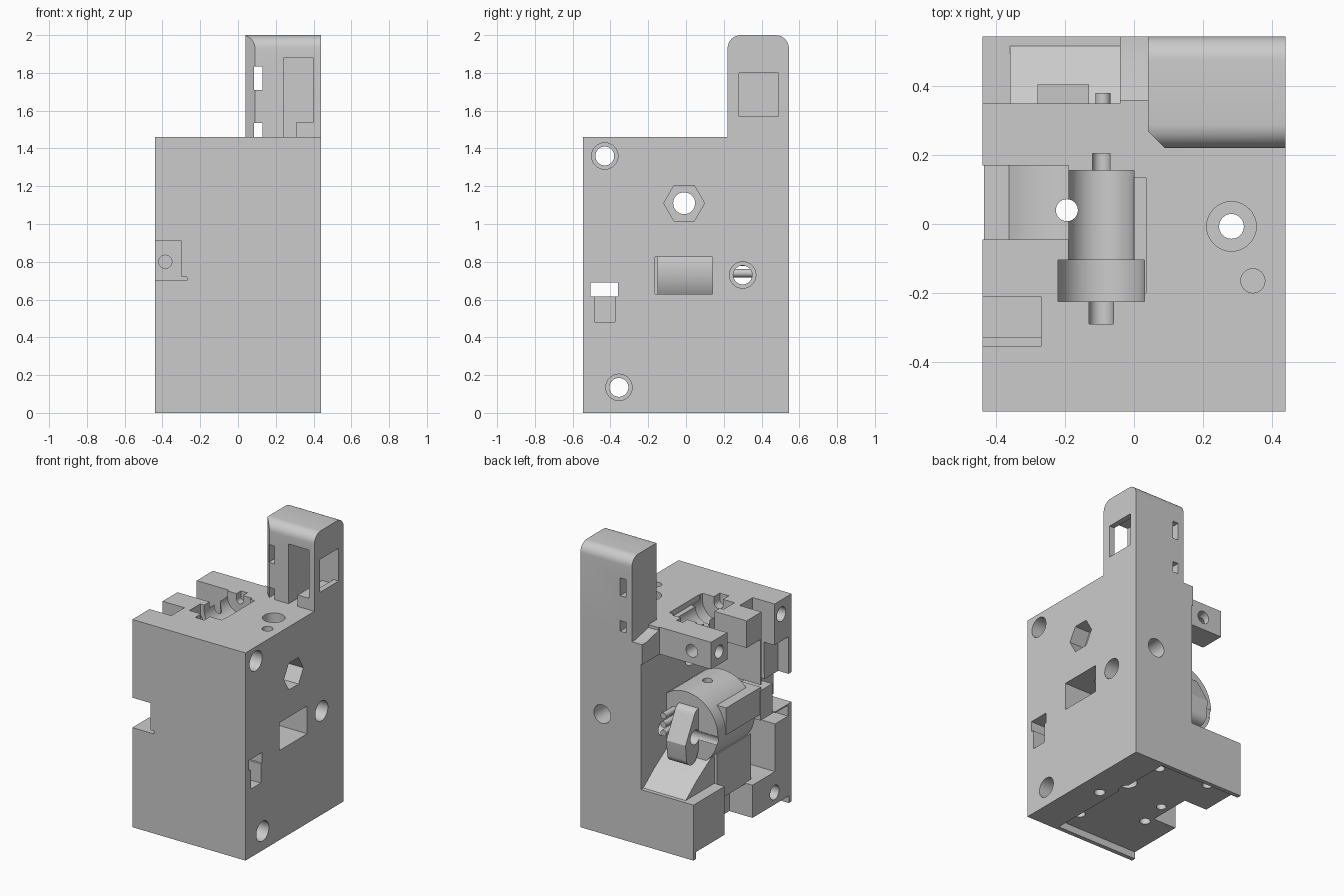
import bpy, bmesh, math
from mathutils import Vector

old = bpy.data.objects.get("Cube")
if old:
    bpy.data.objects.remove(old, do_unlink=True)

grey = bpy.data.materials.new("plain grey")
grey.use_nodes = True
grey.diffuse_color = (0.6, 0.6, 0.6, 1)
grey.node_tree.nodes["Principled BSDF"].inputs["Base Color"].default_value = (0.6, 0.6, 0.6, 1)

AXES = {"x": (1, 2, 0), "y": (0, 2, 1), "z": (0, 1, 2)}


def prism(name, axis, pts, lo, hi):
    """Extrude a 2D outline along an axis."""
    a, b, c = AXES[axis]
    bm = bmesh.new()
    rings = []
    for t in (lo, hi):
        ring = []
        for p in pts:
            v = Vector()
            v[a], v[b], v[c] = p[0], p[1], t
            ring.append(bm.verts.new(v))
        rings.append(ring)
        bm.faces.new(ring)
    n = len(pts)
    for i in range(n):
        j = (i + 1) % n
        bm.faces.new((rings[0][i], rings[0][j], rings[1][j], rings[1][i]))
    bmesh.ops.recalc_face_normals(bm, faces=bm.faces)
    mesh = bpy.data.meshes.new(name)
    bm.to_mesh(mesh)
    bm.free()
    mesh.materials.append(grey)
    ob = bpy.data.objects.new(name, mesh)
    bpy.context.collection.objects.link(ob)
    return ob


def box(name, x, y, z):
    return prism(name, "z", [(x[0], y[0]), (x[1], y[0]), (x[1], y[1]), (x[0], y[1])], *z)


def arc(c, r, start, end, n):
    return [(c[0] + r * math.cos(math.radians(start + (end - start) * i / n)),
             c[1] + r * math.sin(math.radians(start + (end - start) * i / n))) for i in range(n + 1)]


def cyl(name, axis, c, r, lo, hi, sides=32):
    return prism(name, axis, arc(c, r, 0, 360, sides)[:-1], lo, hi)


def combine(target, tool, op="DIFFERENCE"):
    """Apply a boolean and discard the tool."""
    mod = target.modifiers.new("cut", "BOOLEAN")
    mod.operation, mod.solver, mod.object = op, "EXACT", tool
    bpy.context.view_layer.update()
    deps = bpy.context.evaluated_depsgraph_get()
    mesh = bpy.data.meshes.new_from_object(target.evaluated_get(deps))
    target.modifiers.remove(mod)
    target.data = mesh
    bpy.data.objects.remove(tool, do_unlink=True)


def cut_box(target, *ranges):
    combine(target, box("cutter", *ranges))


def cut_cyl(target, *args):
    combine(target, cyl("cutter", *args))


OUT = -0.6  # beyond the open side

# Main block
body = box("main_body", (-0.44, 0.44), (-0.545, 0.545), (0, 1.46))

# Mechanism bay, open to the right and rear
cut_box(body, (OUT, -0.03), (-0.2, 0.6), (0.39, 1.27))
cut_box(body, (OUT, -0.04), (0.35, 0.6), (1.2, 1.6))
cut_box(body, (OUT, -0.1), (-0.36, 0.1), (0.28, 0.95))
cut_box(body, (OUT, -0.19), (-0.045, 0.17), (1.1, 1.6))
cut_box(body, (OUT, -0.26), (-0.11, 0.2), (-0.1, 0.45))

# Latch slot, front corner notch and side recess
cut_box(body, (OUT, -0.27), (-0.355, -0.21), (0.9, 1.6))
cut_box(body, (OUT, -0.3), (-0.6, -0.3), (0.7, 0.91))
cut_box(body, (-0.35, -0.27), (-0.6, -0.3), (0.7, 0.72))
cut_box(body, (OUT, -0.36), (-0.51, -0.3), (0.9, 1.17))

# Cable channel beside the tower
combine(body, prism("cutter", "x", [(0.36, 1.6), (0.36, 1.44), (0.5, 1.41), (0.6, 1.41), (0.6, 1.6)],
                    -0.05, 0.04))

# Roller trough in the top: shaft, drum, flange and lower shaft
for r, lo, hi in ((0.025, 0.1, 0.205), (0.095, -0.11, 0.155),
                  (0.125, -0.225, -0.105), (0.035, -0.29, -0.2)):
    slot = arc((-0.095, 1.42), r, 180, 360, 20) + [(-0.095 + r, 1.6), (-0.095 - r, 1.6)]
    combine(body, prism("cutter", "y", slot, lo, hi))
cut_box(body, (-0.05, 0.035), (-0.2, 0.135), (1.42, 1.6))

# Side screw holes with counterbores
for y, z in ((-0.43, 1.36), (0.3, 0.73), (-0.355, 0.135)):
    cut_cyl(body, "x", (y, z), 0.05, -0.6, 0.6)
    cut_cyl(body, "x", (y, z), 0.07, 0.33, 0.6)

# Hexagonal nut seat
cut_cyl(body, "x", (-0.01, 1.11), 0.058, -0.6, 0.6)
cut_cyl(body, "x", (-0.01, 1.11), 0.108, 0.32, 0.6, 6)

# Side pockets
cut_box(body, (0.02, 0.6), (-0.165, 0.14), (0.63, 0.825))
cut_box(body, (-0.6, 0.6), (-0.505, -0.36), (0.615, 0.69))
cut_box(body, (0.34, 0.6), (-0.485, -0.375), (0.48, 0.63))

# Vertical holes
cut_cyl(body, "z", (0.283, -0.007), 0.036, -0.1, 1.6)
cut_cyl(body, "z", (0.283, -0.007), 0.072, 1.38, 1.6)
cut_cyl(body, "z", (0.345, -0.165), 0.035, 1.4, 1.6)
cut_cyl(body, "z", (-0.195, 0.04), 0.032, -0.1, 1.6)

# Rear hole and arm holes
cut_cyl(body, "y", (0.27, 0.84), 0.065, 0.38, 0.6)
cut_cyl(body, "y", (-0.29, 1.36), 0.045, 0.25, 0.4)
cut_cyl(body, "x", (0.26, 1.36), 0.045, -0.6, -0.28)

# Underside recess and screw holes
cut_box(body, (OUT, 0.2), (-0.515, 0.515), (-0.1, 0.05))
for x, y, r in ((-0.245, 0.445, 0.035), (-0.235, -0.17, 0.035), (0.145, -0.37, 0.035),
                (0.13, 0.41, 0.035), (0.165, 0.136, 0.06)):
    cut_cyl(body, "z", (x, y), r, -0.1, 0.2)

# Hollow tower with rounded top edges
outline = ([(0.22, 1.46), (0.545, 1.46)] + arc((0.475, 1.93), 0.07, 0, 90, 8)
           + arc((0.29, 1.93), 0.07, 90, 180, 8))
tower = prism("rear_tower", "x", outline, 0.04, 0.44)
combine(tower, prism("cutter", "z", [(0.0, 0.2), (0.1, 0.2), (0.1, 0.21), (0.03, 0.28), (0.0, 0.28)], 1.4, 2.1))
combine(tower, prism("cutter", "y", [(0.24, 1.4), (0.31, 1.4), (0.31, 1.54), (0.4, 1.54),
                                     (0.4, 1.88), (0.24, 1.88)], 0.1, 0.49))
cut_box(tower, (0.3, 0.6), (0.28, 0.49), (1.57, 1.8))
for lo, hi in ((1.71, 1.835), (1.4, 1.535)):
    cut_box(tower, (0.085, 0.13), (0.1, 0.6), (lo, hi))

# Round drive housing inside the bay, with its foot, back block, ramp and wing
housing = cyl("drive_housing", "y", (-0.18, 0.76), 0.25, -0.15, 0.26, 48)
combine(housing, box("foot", (-0.38, -0.02), (-0.18, 0.2), (0.27, 0.6)), "UNION")
combine(housing, box("back_block", (-0.2, -0.015), (-0.19, 0.19), (0.5, 0.95)), "UNION")
combine(housing, prism("ramp", "x", [(0.1, 0.38), (0.53, 0.38), (0.4, 0.48), (0.24, 0.58), (0.1, 0.58)],
                       -0.36, -0.02), "UNION")
combine(housing, box("wing", (-0.435, -0.1), (-0.21, 0.175), (0.74, 0.93)), "UNION")
cut_cyl(housing, "z", (-0.195, 0.04), 0.032, 0, 1.6)
cut_cyl(housing, "x", (0.3, 0.73), 0.05, -0.6, 0.6)

# Drilled plate behind the front notch
plate = box("notch_plate", (-0.44, -0.26), (-0.33, -0.2), (0.7, 0.91))
cut_cyl(plate, "y", (-0.385, 0.8), 0.035, -0.4, -0.1)

# Tilted lever drilled through its middle, and its pins
lever_outline = (arc((0.255, 0.86), 0.06, 20, 175, 10) + [(0.2, 0.75)]
                 + arc((0.335, 0.61), 0.06, 200, 355, 10) + [(0.405, 0.71)])
lever = prism("lever", "x", lever_outline, -0.28, -0.13)
cut_cyl(lever, "x", (0.3, 0.73), 0.05, -0.6, 0.6)
pins = [cyl("lever_pin", "y", (-0.09, z), 0.022, 0.24, 0.38, 16) for z in (0.74, 0.8, 0.86)]

# Crisp edges with smooth curves
bpy.ops.object.select_all(action="DESELECT")
for ob in [body, tower, housing, plate, lever] + pins:
    ob.select_set(True)
bpy.context.view_layer.objects.active = body
bpy.ops.object.shade_smooth_by_angle(angle=math.radians(30))
